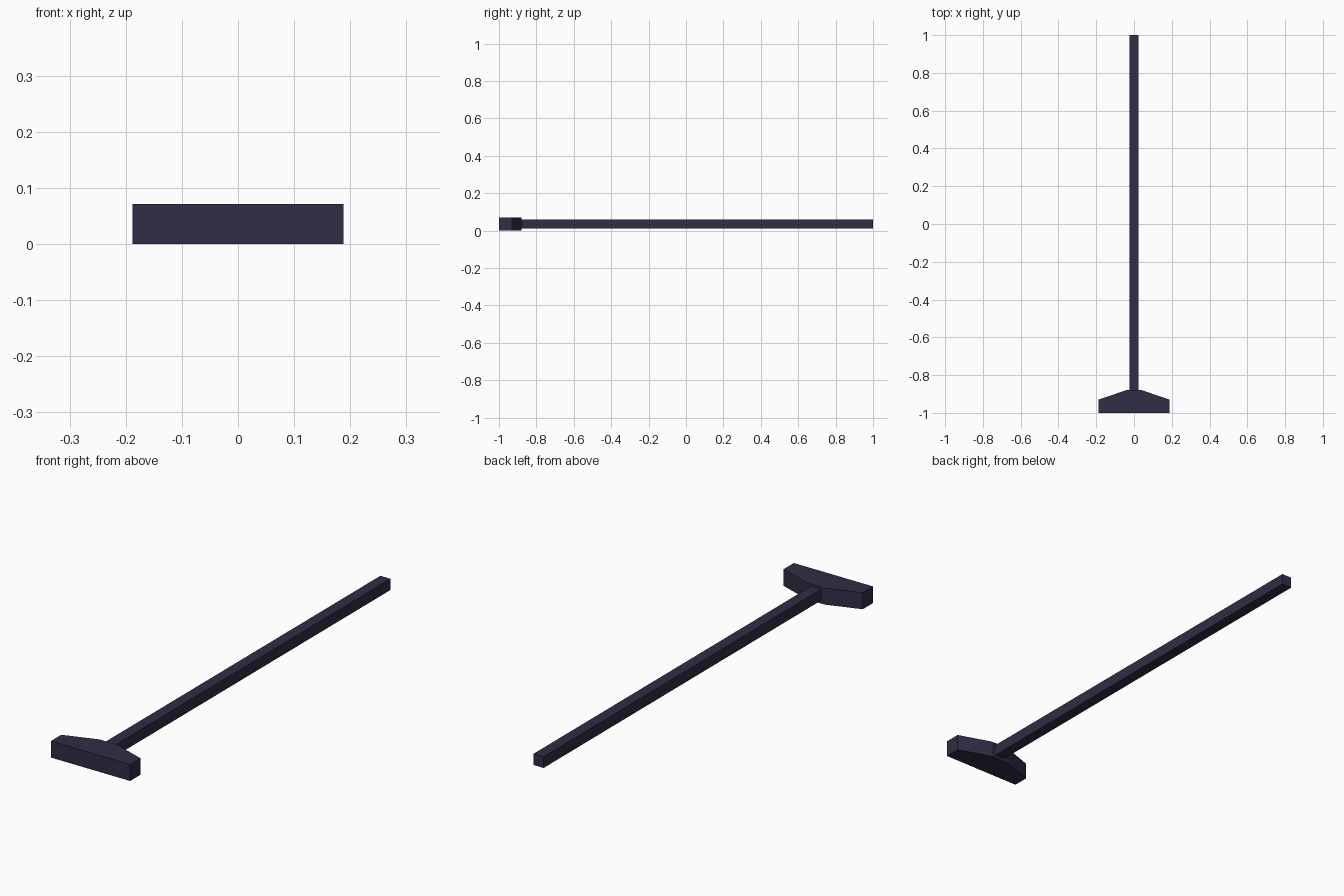
import bpy
import bmesh

if "Cube" in bpy.data.objects:
    bpy.data.objects.remove(bpy.data.objects["Cube"])

# Single dark slate-violet colour
mat = bpy.data.materials.new("dark_slate")
mat.diffuse_color = (0.028, 0.027, 0.061, 1.0)
mat.use_nodes = True
mat.node_tree.nodes["Principled BSDF"].inputs["Base Color"].default_value = mat.diffuse_color


def prism(name, outline, z0, z1):
    """Extrude a flat xy outline from z0 up to z1."""
    bm = bmesh.new()
    face = bm.faces.new([bm.verts.new((x, y, z0)) for x, y in outline])
    top = bmesh.ops.extrude_face_region(bm, geom=[face])["geom"]
    verts = [g for g in top if isinstance(g, bmesh.types.BMVert)]
    bmesh.ops.translate(bm, verts=verts, vec=(0, 0, z1 - z0))
    bmesh.ops.recalc_face_normals(bm, faces=bm.faces)
    mesh = bpy.data.meshes.new(name)
    bm.to_mesh(mesh)
    bm.free()
    mesh.materials.append(mat)
    obj = bpy.data.objects.new(name, mesh)
    bpy.context.collection.objects.link(obj)
    return obj


# Head: wide block with shoulders tapering to the handle
half = [(0.188, -1.0), (0.188, -0.93), (0.042, -0.88)]
prism("head", half + [(-x, y) for x, y in reversed(half)], 0.0, 0.071)

# Handle: long square bar, butted against the head
w = 0.024
prism("handle", [(-w, -0.882), (w, -0.882), (w, 1.0), (-w, 1.0)], 0.012, 0.060)
